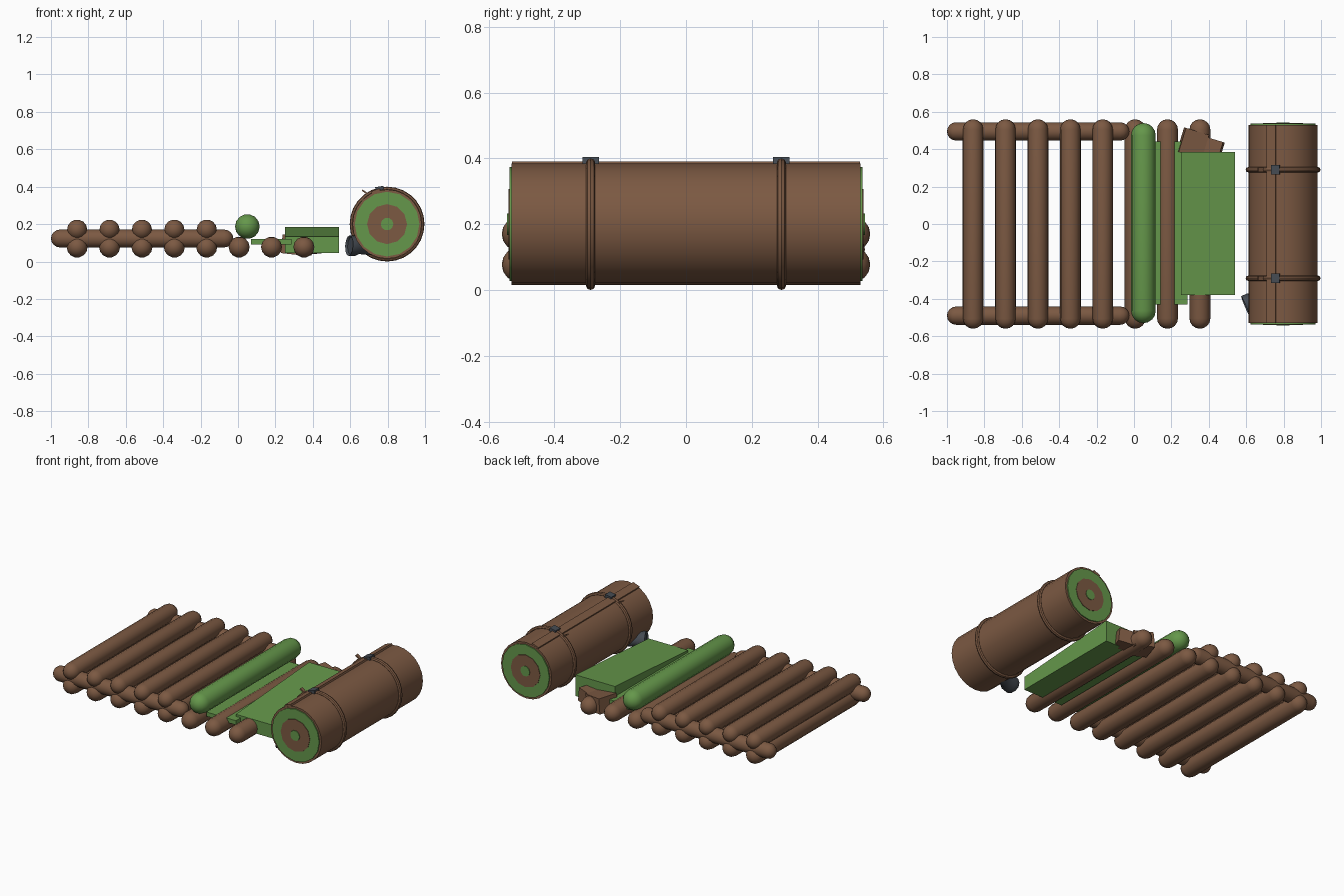
import bpy, bmesh, math
from mathutils import Vector, Matrix

if "Cube" in bpy.data.objects:
    bpy.data.objects.remove(bpy.data.objects["Cube"])


def material(name, rgb):
    m = bpy.data.materials.new(name)
    m.diffuse_color = (*rgb, 1)
    m.use_nodes = True
    m.node_tree.nodes["Principled BSDF"].inputs["Base Color"].default_value = m.diffuse_color
    return m


BROWN = material("wood_brown", (0.2, 0.1, 0.055))
GREEN = material("canvas_green", (0.13, 0.31, 0.07))
GREY = material("metal_grey", (0.06, 0.07, 0.085))


def finish(name, bm, mat, smooth=False):
    bmesh.ops.recalc_face_normals(bm, faces=bm.faces)
    me = bpy.data.meshes.new(name)
    bm.to_mesh(me)
    bm.free()
    me.materials.append(mat)
    ob = bpy.data.objects.new(name, me)
    bpy.context.collection.objects.link(ob)
    if smooth:
        bpy.ops.object.select_all(action='DESELECT')
        ob.select_set(True)
        bpy.context.view_layer.objects.active = ob
        bpy.ops.object.shade_smooth_by_angle(angle=math.radians(40))
    return ob


def lathe(name, a, b, profile, mat, sides=16, smooth=True):
    """Revolve (distance, radius) points around the axis from a to b."""
    a, b = Vector(a), Vector(b)
    rot = (b - a).to_track_quat('Z', 'Y').to_matrix()
    bm = bmesh.new()
    rings = []
    for d, r in profile:
        if r == 0:
            rings.append([bm.verts.new(a + rot @ Vector((0, 0, d)))])
        else:
            rings.append([bm.verts.new(a + rot @ Vector((
                r * math.cos(2 * math.pi * i / sides),
                r * math.sin(2 * math.pi * i / sides), d))) for i in range(sides)])
    for p, q in zip(rings, rings[1:]):
        for i in range(sides):
            j = (i + 1) % sides
            f = [p[i % len(p)], p[j % len(p)], q[j % len(q)], q[i % len(q)]]
            bm.faces.new(list(dict.fromkeys(f)))
    return finish(name, bm, mat, smooth)


def log(name, a, b, r, mat):
    """Round-ended log reaching exactly from a to b."""
    L = (Vector(b) - Vector(a)).length
    steps = [math.pi / 2 * k / 4 for k in range(5)]
    cap = [(r * (1 - math.cos(t)), r * math.sin(t)) for t in steps]
    cap[0] = (0, 0)
    lathe(name, a, b, cap + [(L - d, q) for d, q in reversed(cap)], mat, 14)


def cylinder(name, a, b, r, mat, sides=16):
    L = (Vector(b) - Vector(a)).length
    return lathe(name, a, b, [(0, 0), (0, r), (L, r), (L, 0)], mat, sides)


def block(name, loc, size, mat, rot=(0, 0, 0)):
    bm = bmesh.new()
    bmesh.ops.create_cube(bm, size=1)
    bm.transform(Matrix.LocRotScale(Vector(loc), None, None)
                 @ Matrix.Rotation(rot[2], 4, 'Z') @ Matrix.Rotation(rot[1], 4, 'Y')
                 @ Matrix.Rotation(rot[0], 4, 'X') @ Matrix.Diagonal((*size, 1)))
    return finish(name, bm, mat)


# Lower row of frame logs
for i in range(8):
    x = -0.86 + 0.1732 * i
    log(f"lower_log_{i}", (x, -0.56, 0.077), (x, 0.56, 0.077), 0.056, BROWN)
# Upper row of logs
for i in range(5):
    x = -0.86 + 0.1732 * i
    log(f"upper_log_{i}", (x, -0.56, 0.17), (x, 0.56, 0.17), 0.054, BROWN)
# Cross rails between the rows
for y in (-0.49, 0.495):
    log("cross_rail", (-1.0, y, 0.123), (-0.025, y, 0.123), 0.049, BROWN)

# Green pillow roll
log("pillow_roll", (0.05, -0.53, 0.187), (0.05, 0.54, 0.187), 0.066, GREEN)

# Thin mat under the pillow
block("thin_mat", (0.178, 0.005, 0.105), (0.215, 0.87, 0.028), GREEN)

# Wedge-shaped cushion, thicker at the back
cushion = block("wedge_cushion", (0.395, 0.003, 0.115), (0.29, 0.765, 0.14), GREEN)
for v in cushion.data.vertices:
    if v.co.y < 0 and v.co.z > 0.1:
        v.co.z = 0.133

# Wooden chunk propping the cushion
block("prop_block", (0.315, 0.432, 0.088), (0.13, 0.135, 0.1), BROWN,
      (0, math.radians(6), math.radians(-17)))
block("prop_block_end", (0.42, 0.408, 0.088), (0.10, 0.09, 0.09), BROWN,
      (0, math.radians(-6), math.radians(-17)))

# Bedroll with layered ends
X, Z = 0.797, 0.2
cylinder("bedroll", (X, -0.53, Z), (X, 0.53, Z), 0.185, BROWN, 24)
for name, r, h, mat, n in (("end_layer", 0.173, 0.537, GREEN, 16),
                           ("end_ring", 0.107, 0.54, BROWN, 12),
                           ("end_core", 0.034, 0.544, GREEN, 10)):
    cylinder(name, (X, -h, Z), (X, h, Z), r, mat, n)
# Loose outer edge of the roll
block("bedroll_edge", (0.735, 0, 0.377), (0.05, 1.058, 0.012), BROWN,
      (0, math.radians(-20), 0))

# Straps with buckles and loose tails
for y in (-0.29, 0.29):
    bm = bmesh.new()
    grid = []
    for i in range(28):
        t = 2 * math.pi * i / 28
        grid.append([bm.verts.new((X + (0.187 + 0.013 * math.cos(u)) * math.cos(t),
                                   y + 0.014 * math.sin(u),
                                   Z + (0.187 + 0.013 * math.cos(u)) * math.sin(t)))
                     for u in [math.pi / 4 * k for k in range(8)]])
    for i in range(28):
        for k in range(8):
            p, q = grid[i], grid[(i + 1) % 28]
            bm.faces.new((p[k], p[(k + 1) % 8], q[(k + 1) % 8], q[k]))
    finish("strap", bm, BROWN, True)
    block("buckle", (0.757, y, 0.391), (0.045, 0.05, 0.02), GREY,
          (0, math.radians(-10), 0))
    block("strap_tail", (0.682, y, 0.369), (0.045, 0.022, 0.008), BROWN,
          (0, math.radians(35), 0))

# Grey torch lying under the bedroll
axis = Vector((0.92, 0.38, -0.06)).normalized()
start = Vector((0.594, -0.436, 0.085))
lathe("torch", start, start + axis,
      [(0.01, 0), (0.01, 0.045), (0, 0.055), (0.035, 0.055), (0.06, 0.042),
       (0.17, 0.042), (0.17, 0)], GREY, 12)
